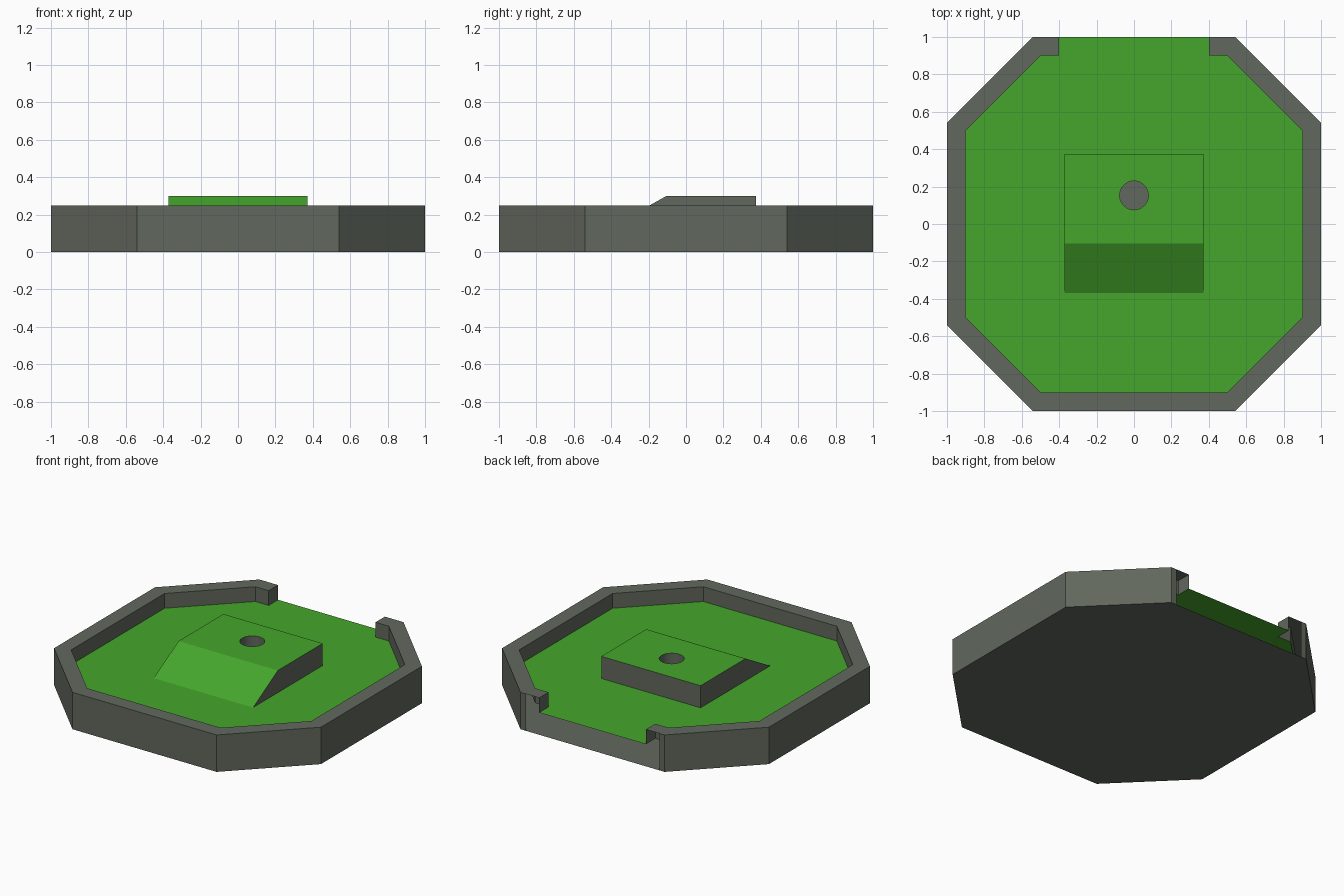
import bpy, bmesh
from math import sin, cos, pi, radians

if "Cube" in bpy.data.objects:
    bpy.data.objects.remove(bpy.data.objects["Cube"])

FLOOR, RIM, TOP = 0.15, 0.25, 0.30


def material(name, color):
    m = bpy.data.materials.new(name)
    m.diffuse_color = (*color, 1)
    m.use_nodes = True
    m.node_tree.nodes["Principled BSDF"].inputs["Base Color"].default_value = m.diffuse_color
    return m


GREY = material("stone_grey", (0.12, 0.137, 0.11))
GREEN = material("turf_green", (0.06, 0.38, 0.025))


def finish(name, bm, mats):
    mesh = bpy.data.meshes.new(name)
    bm.to_mesh(mesh)
    bm.free()
    for m in mats:
        mesh.materials.append(m)
    obj = bpy.data.objects.new(name, mesh)
    bpy.context.collection.objects.link(obj)
    return obj


def build(name, faces, mats):
    """faces: list of (points, material index)"""
    bm = bmesh.new()
    for pts, mat in faces:
        bm.faces.new([bm.verts.new(p) for p in pts]).material_index = mat
    bmesh.ops.remove_doubles(bm, verts=bm.verts, dist=1e-4)
    return finish(name, bm, mats)


def mirrored(half):
    """Continue a clockwise right-hand path onto the left side."""
    return half + [(-x, y) for x, y in reversed(half)]


def at(path, z):
    return [(x, y, z) for x, y in path]


def wall(path, z0, z1, inward=False):
    out = []
    for (ax, ay), (bx, by) in zip(path, path[1:]):
        q = [(ax, ay, z0), (ax, ay, z1), (bx, by, z1), (bx, by, z0)]
        out.append((q[::-1] if inward else q, 0))
    return out


outer_half = [(0.54, 1), (1, 0.54), (1, -0.54), (0.54, -1)]
inner_half = [(0.4, 0.9), (0.5, 0.9), (0.9, 0.5), (0.9, -0.5), (0.5, -0.9)]
rim_out = mirrored([(0.4, 1)] + outer_half)
rim_in = mirrored(inner_half)
inner_path = mirrored([(0.4, 1)] + inner_half)

# Hollow octagonal border, open at the back
shell = [(at(mirrored(outer_half), 0), 0)]
shell += wall(mirrored([(0.5, 1)] + outer_half), 0, RIM)
shell += wall(inner_path, FLOOR, RIM, inward=True)
for i in range(len(rim_out) - 1):
    shell.append((at([rim_in[i], rim_in[i + 1], rim_out[i + 1], rim_out[i]], RIM), 0))
build("border_shell", shell, [GREY])

# Turf floor running out through the gap
build("turf_floor", [(at(inner_path[::-1], FLOOR), 0)], [GREEN])

# Ramp: green top and slope, grey sides
X, YF, YM, YB = 0.372, -0.37, -0.105, 0.375
HY, HR, N = 0.153, 0.077, 32
ramp = [
    ([(-X, YF, FLOOR), (X, YF, FLOOR), (X, YM, TOP), (-X, YM, TOP)], 1),
    ([(X, YB, FLOOR), (-X, YB, FLOOR), (-X, YB, TOP), (X, YB, TOP)], 0),
]
side = [(YF, FLOOR), (YB, FLOOR), (YB, TOP), (YM, TOP)]
ramp.append(([(X, y, z) for y, z in side], 0))
ramp.append(([(-X, y, z) for y, z in reversed(side)], 0))
# Top in two halves around the round hole
arc = [(HR * sin(pi * i / (N // 2)), HY + HR * cos(pi * i / (N // 2)))
       for i in range(N // 2 + 1)]
half_top = [(0, YM), (X, YM), (X, YB), (0, YB)] + arc
ramp.append((at(half_top, TOP), 1))
ramp.append((at([(-x, y) for x, y in reversed(half_top)], TOP), 1))
build("ramp", ramp, [GREY, GREEN])

# Cup sunk into the ramp
bm = bmesh.new()
bmesh.ops.create_cone(bm, cap_ends=True, segments=N, radius1=HR, radius2=HR,
                      depth=TOP - FLOOR - 0.005)
bmesh.ops.translate(bm, verts=bm.verts, vec=(0, HY, (TOP + FLOOR + 0.005) / 2))
bm.normal_update()
bmesh.ops.delete(bm, geom=[f for f in bm.faces if f.normal.z > 0.9], context='FACES_ONLY')
bmesh.ops.reverse_faces(bm, faces=bm.faces)
cup = finish("cup", bm, [GREY])
bpy.context.view_layer.objects.active = cup
cup.select_set(True)
bpy.ops.object.shade_smooth_by_angle(angle=radians(30))
